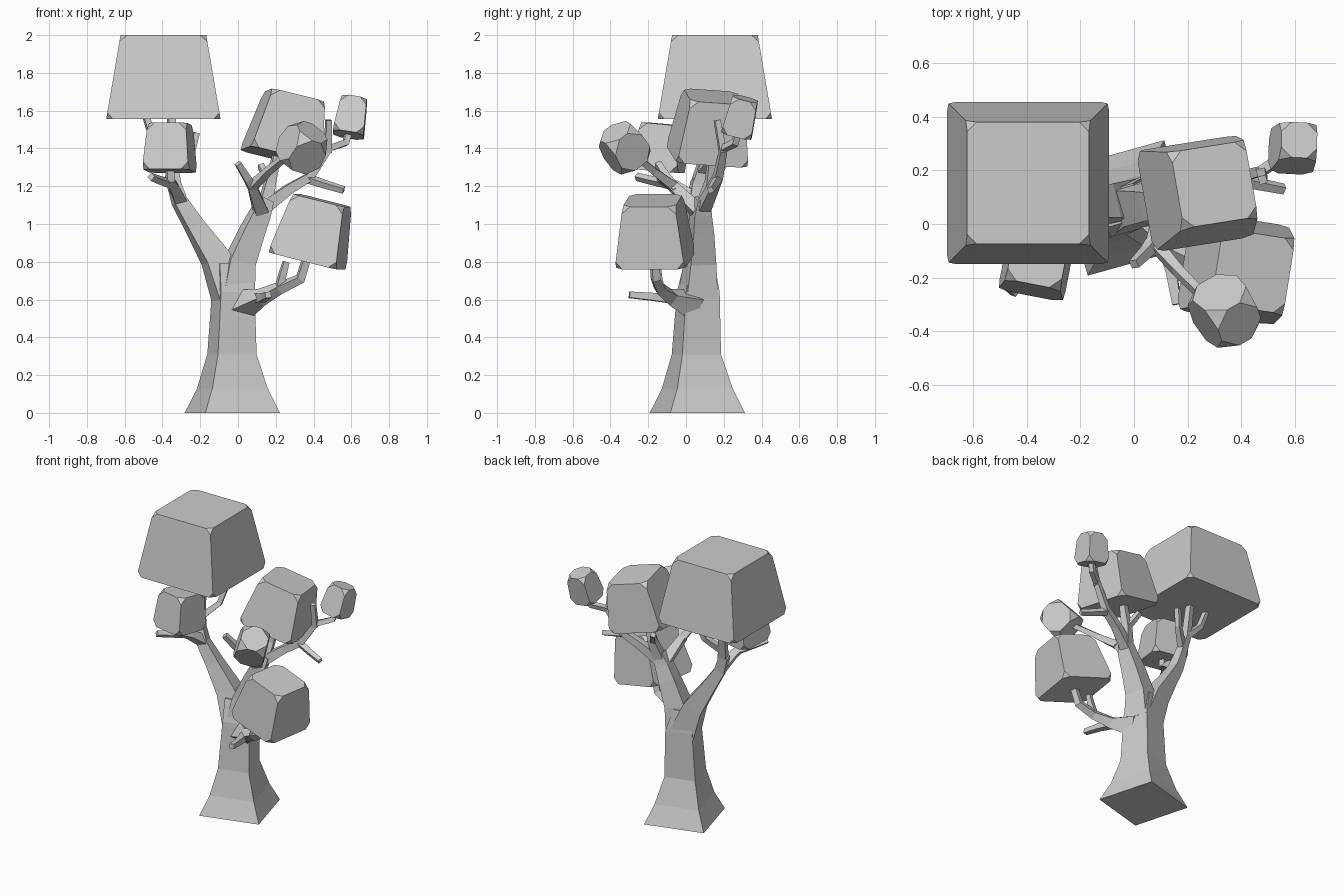
import bpy, bmesh, math
from mathutils import Vector, Euler, Matrix


def finish(bm, name):
    bmesh.ops.recalc_face_normals(bm, faces=bm.faces)
    me = bpy.data.meshes.new(name)
    bm.to_mesh(me)
    bm.free()
    ob = bpy.data.objects.new(name, me)
    bpy.context.collection.objects.link(ob)
    return ob


def limb(name, pts, spin=15.5, level=False):
    """Four-sided tapering tube; pts are (x, y, z, half side)."""
    bm = bmesh.new()
    P = [Vector(p[:3]) for p in pts]
    up = Vector((0, 0, 1))
    rings = []
    for i, p in enumerate(P):
        a, b = P[max(i - 1, 0)], P[min(i + 1, len(P) - 1)]
        t = up if level else (b - a).normalized()
        q = up.rotation_difference(t).to_matrix() @ Matrix.Rotation(math.radians(spin), 3, 'Z')
        r = pts[i][3]
        rings.append([bm.verts.new(p + q @ Vector((sx * r, sy * r, 0)))
                      for sx, sy in ((-1, -1), (1, -1), (1, 1), (-1, 1))])
    for lo, hi in zip(rings, rings[1:]):
        for k in range(4):
            n = (k + 1) % 4
            bm.faces.new((lo[k], lo[n], hi[n], hi[k]))
    bm.faces.new(rings[0][::-1])
    bm.faces.new(rings[-1])
    return finish(bm, name)


def foliage(name, centre, width, height, rot, cut, taper=0.75):
    """Tapered block with clipped corners."""
    bm = bmesh.new()
    bmesh.ops.create_cube(bm, size=1)
    for v in bm.verts:
        s = width * (taper if v.co.z > 0 else 1)
        v.co = Vector((v.co.x * s, v.co.y * s, v.co.z * height))
    bmesh.ops.bevel(bm, geom=bm.verts[:], offset=cut, segments=1, affect='VERTICES')
    e = Euler([math.radians(a) for a in rot])
    bmesh.ops.transform(bm, matrix=Matrix.Translation(centre) @ e.to_matrix().to_4x4(), verts=bm.verts)
    return finish(bm, name)


# Flared trunk
limb("trunk", [(-.03, .06, 0, .205), (-.03, .06, .13, .152), (-.032, .055, .31, .106),
               (-.025, .065, .64, .092), (-.05, .07, .79, .066)], level=True)

# Left limb and its twigs
limb("left_limb", [(-.04, .065, .62, .085), (-.12, .07, .82, .066), (-.23, .06, .99, .046),
                   (-.31, .05, 1.12, .036), (-.345, .06, 1.23, .03)])
limb("left_upper_branch", [(-.33, .05, 1.18, .03), (-.36, .1, 1.36, .023), (-.35, .15, 1.59, .019)])
limb("left_outer_twig", [(-.36, .1, 1.36, .02), (-.45, .13, 1.45, .017), (-.49, .15, 1.58, .016)])
limb("left_inner_twig", [(-.35, .07, 1.27, .022), (-.25, .15, 1.37, .017), (-.22, .18, 1.48, .015)])
limb("left_front_branch", [(-.31, .04, 1.13, .032), (-.34, -.06, 1.2, .025),
                           (-.36, -.13, 1.23, .021), (-.36, -.14, 1.32, .018)])
limb("left_front_twig", [(-.345, -.08, 1.21, .02), (-.41, -.18, 1.23, .017), (-.46, -.26, 1.25, .016)])

# Right limb and its twigs
limb("right_limb", [(-.015, .065, .62, .085), (.01, .075, .8, .07), (.075, .08, .96, .057),
                    (.12, .08, 1.06, .047), (.15, .09, 1.13, .035)])
limb("front_branch", [(.12, .06, 1.07, .035), (.075, -.07, 1.2, .025), (.16, -.17, 1.28, .018),
                      (.24, -.25, 1.345, .016), (.33, -.32, 1.4, .015)])
limb("front_twig", [(.085, -.05, 1.18, .024), (.05, -.1, 1.24, .02), (0, -.15, 1.32, .016)])
limb("middle_branch", [(.14, .09, 1.09, .035), (.17, .13, 1.22, .026), (.21, .14, 1.38, .019)])
limb("middle_twig", [(.17, .12, 1.21, .02), (.14, .17, 1.27, .017), (.12, .2, 1.31, .015)])
limb("right_branch", [(.13, .09, 1.08, .034), (.27, .14, 1.185, .026), (.38, .17, 1.25, .022),
                      (.48, .2, 1.4, .018), (.57, .26, 1.43, .017), (.59, .28, 1.5, .016)])
limb("right_low_twig", [(.37, .17, 1.24, .019), (.46, .15, 1.21, .017), (.56, .13, 1.18, .015)])
limb("right_high_twig", [(.475, .195, 1.38, .018), (.48, .165, 1.55, .015)])

# Low branch on the right
limb("low_branch", [(.02, .03, .57, .065), (.12, -.08, .61, .034), (.22, -.14, .66, .025),
                    (.33, -.16, .71, .022), (.37, -.17, .84, .019)])
limb("low_up_twig", [(.22, -.14, .66, .022), (.235, -.15, .73, .018), (.255, -.15, .8, .015)])
limb("low_front_twig", [(.11, -.07, .605, .026), (.14, -.18, .615, .02), (.16, -.3, .625, .016)])

# Foliage blocks
foliage("crown_foliage", (-.395, .153, 1.778), .605, .445, (0, 0, 0), .035)
foliage("middle_foliage", (.262, .13, 1.515), .385, .33, (-4, 14, 9), .04)
foliage("low_foliage", (.405, -.17, .965), .375, .33, (0, 14, -9), .04)
foliage("left_foliage", (-.36, -.135, 1.405), .25, .25, (-5, 0, -11), .04, .82)
foliage("right_foliage", (.6, .29, 1.568), .165, .2, (-14, 9, -3), .038, .82)
foliage("front_foliage", (.345, -.33, 1.41), .205, .2, (38, 15, 30), .06, .85)
